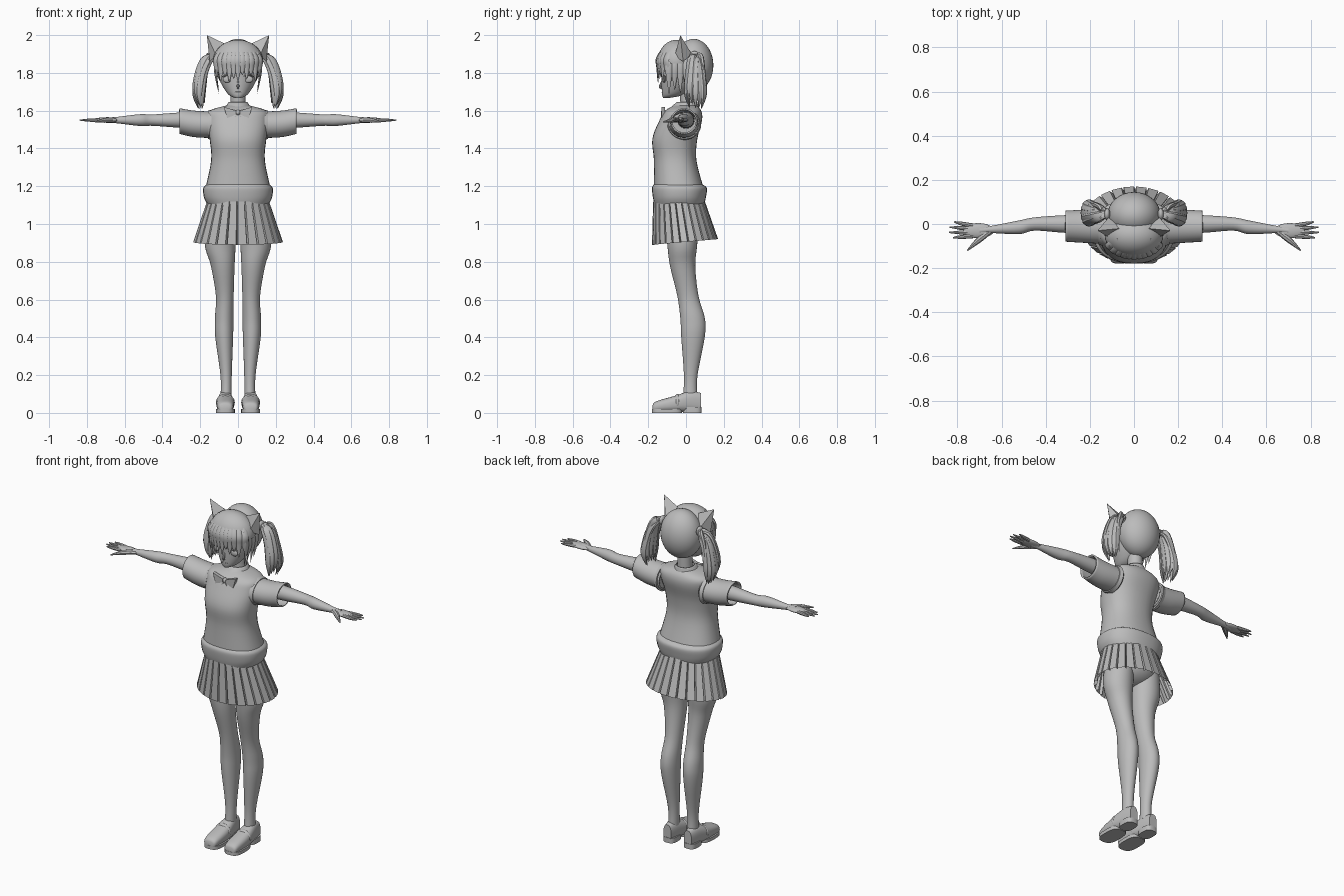
import bpy, bmesh, math, random
from mathutils import Vector

random.seed(4)
cube = bpy.data.objects.get("Cube")
if cube:
    bpy.data.objects.remove(cube)

grey = bpy.data.materials.new("plain_grey")
grey.use_nodes = True
grey_colour = (.5, .5, .5, 1)
grey.diffuse_color = grey_colour
grey.node_tree.nodes["Principled BSDF"].inputs["Base Color"].default_value = grey_colour

ARM_Z = 1.55   # height of the outstretched arms
FOOT_X = .067  # sideways position of each foot
ALONG_X, ALONG_Y, UPWARD = Vector((1, 0, 0)), Vector((0, 1, 0)), Vector((0, 0, 1))


def finish(name, bm, mirror=False, smooth=True, thickness=0):
    """Turn a bmesh into a shaded, optionally mirrored object."""
    bmesh.ops.recalc_face_normals(bm, faces=bm.faces)
    mesh = bpy.data.meshes.new(name)
    bm.to_mesh(mesh)
    bm.free()
    mesh.materials.append(grey)
    part = bpy.data.objects.new(name, mesh)
    bpy.context.collection.objects.link(part)
    if smooth:
        bpy.ops.object.select_all(action="DESELECT")
        part.select_set(True)
        bpy.context.view_layer.objects.active = part
        bpy.ops.object.shade_smooth_by_angle(angle=math.radians(40))
    if thickness:
        part.modifiers.new("thickness", "SOLIDIFY").thickness = thickness
    if mirror:
        part.modifiers.new("mirror", "MIRROR")


def smooth_rows(rows, steps):
    """Catmull-Rom interpolation of equal-length tuples."""
    result = []
    last = len(rows) - 1
    for i in range(last):
        neighbours = rows[max(i - 1, 0)], rows[i], rows[i + 1], rows[min(i + 2, last)]
        for step in range(steps):
            t = step / steps
            result.append([b + t / 2 * (c - a + t * (2 * a - 5 * b + 4 * c - d + t * (3 * (b - c) + d - a)))
                           for a, b, c, d in zip(*neighbours)])
    return result + [rows[last]]


def skin(bm, rings, caps=True):
    """Join rings of points with quads, closing both ends if asked."""
    rings = [[bm.verts.new(point) for point in ring] for ring in rings]
    count = len(rings[0])
    for low, high in zip(rings, rings[1:]):
        for i in range(count):
            following = (i + 1) % count
            bm.faces.new((low[i], low[following], high[following], high[i]))
    if caps:
        bm.faces.new(rings[0])
        bm.faces.new(rings[-1])


def rounded(angle, power):
    """Unit superellipse coordinates."""
    return [math.copysign(abs(value) ** (2 / power), value) for value in (math.cos(angle), math.sin(angle))]


def loft(name, axis, rows, power=2, steps=5, caps=True, **options):
    """Rows: position on the axis, centre on the other two axes, radius on both."""
    sides = 32
    rings = []
    for t, centre_a, centre_b, radius_a, radius_b in smooth_rows(rows, steps):
        ring = []
        for i in range(sides):
            u, v = rounded(math.tau * i / sides, power)
            a, b = centre_a + radius_a * u, centre_b + radius_b * v
            ring.append({"x": (t, a, b), "y": (a, t, b), "z": (a, b, t)}[axis])
        rings.append(ring)
    bm = bmesh.new()
    skin(bm, rings, caps)
    finish(name, bm, **options)


def trunk(name, rows, **options):
    """Central upright loft; rows: height, half width, front and back depth."""
    loft(name, "z", [(z, 0, (front + back) / 2, half, (back - front) / 2)
                     for z, half, front, back in rows], **options)


def block(name, centre, half, **options):
    """Upright slab with a rounded outline."""
    x, y, z = centre
    loft(name, "z", [(z + end * half[2], x, y, half[0], half[1]) for end in (-1, 1)],
         power=3, steps=1, **options)


def ball(name, centre, radii, floor=None, **options):
    """Ellipsoid, optionally cut off below a height."""
    bm = bmesh.new()
    bmesh.ops.create_uvsphere(bm, u_segments=32, v_segments=20, radius=1)
    bmesh.ops.scale(bm, vec=radii, verts=bm.verts)
    bmesh.ops.translate(bm, vec=centre, verts=bm.verts)
    if floor:
        bmesh.ops.bisect_plane(bm, geom=bm.verts[:] + bm.edges[:] + bm.faces[:],
                               plane_co=UPWARD * floor, plane_no=UPWARD, clear_inner=True)
    finish(name, bm, **options)


def strand(bm, points, flat=1, side=ALONG_X):
    """Tapering strand through (x, y, z, radius) points."""
    points = smooth_rows(points, 4)
    sides = 8
    rings = []
    for i, (x, y, z, radius) in enumerate(points):
        before, after = points[max(i - 1, 0)], points[min(i + 1, len(points) - 1)]
        heading = Vector(after[:3]) - Vector(before[:3])
        thin = heading.cross(side).normalized()
        wide = thin.cross(heading).normalized()
        rings.append([Vector((x, y, z)) + max(radius, .001) * (wide * math.cos(angle) + thin * flat * math.sin(angle))
                      for angle in (math.tau * k / sides for k in range(sides))])
    skin(bm, rings)


def plate(name, outline, front, back, **options):
    """Outline in x and z, given thickness from front to back."""
    bm = bmesh.new()
    skin(bm, [[(x, y, z) for x, z in outline] for y in (front, back)])
    finish(name, bm, **options)


# Knitted vest, its hem band, shirt collar, neck and hips
trunk("vest", [(1.2, .17, -.17, .09), (1.34, .142, -.17, .055), (1.45, .15, -.178, .06),
               (1.55, .163, -.14, .085), (1.6, .15, -.11, .08), (1.63, .05, -.06, .055)], power=2.3)
trunk("hem_band", [(1.1, .16, -.165, .095), (1.14, .18, -.175, .105), (1.19, .184, -.18, .11),
                   (1.21, .165, -.17, .085)], power=2.3)
trunk("collar", [(1.6, .08, -.1, .07), (1.645, .05, -.05, .06)], caps=False, thickness=.006)
trunk("neck", [(1.6, .05, -.04, .05), (1.64, .04, -.03, .05), (1.74, .04, -.04, .05)])
ball("hips", (0, -.03, 1.02), (.15, .12, .1))

# Bow at the collar
plate("bow_wing", [(.01, 1.6), (.075, 1.62), (.057, 1.56), (.01, 1.58)], -.13, -.11, mirror=True)
plate("bow_tail", [(0, 1.59), (.033, 1.55), (.02, 1.545)], -.132, -.118, mirror=True)
ball("bow_knot", (0, -.12, 1.59), (.013, .013, .015))

# Sleeves, armhole trims, arms and hands
loft("sleeve", "x", [(.13, -.01, 1.525, .08, .07), (.23, -.01, 1.53, .075, .07), (.31, -.01, 1.545, .07, .068)],
     caps=False, thickness=.008, mirror=True)
loft("armhole_trim", "x", [(.14, -.01, 1.525, .09, .08), (.16, -.01, 1.525, .083, .075)], steps=1, mirror=True)
arm_profile = [(.16, 0, .045), (.31, 0, .04), (.45, 0, .03), (.52, -.015, .031), (.65, -.025, .016), (.7, -.03, .016)]
loft("arm", "x", [(x, y, ARM_Z, radius, radius) for x, y, radius in arm_profile], mirror=True)
ball("palm", (.705, -.03, ARM_Z), (.07, .034, .014), mirror=True)
bm = bmesh.new()
for i in range(4):
    root, tip = -.007 - .016 * i, .01 - .024 * i
    reach = .84 - .01 * (i - 1.6) ** 2
    strand(bm, [(.73, root, ARM_Z, .01), (.78, (root + tip) / 2, ARM_Z, .009),
                (reach, tip, ARM_Z, .003)], side=ALONG_Y)
strand(bm, [(.65, -.03, ARM_Z, .013), (.7, -.07, ARM_Z, .014), (.755, -.12, ARM_Z - .01, .003)], side=ALONG_Y)
finish("fingers", bm, mirror=True)

# Pleated skirt: each pleat steps inward before the next one
pleats = 26
rings = []
for drop in (0, 1):
    ring = []
    for i in range(pleats):
        for fraction, depth in ((0, 1), (.82, 1), (.9, .92)):
            angle = math.tau * (i + fraction) / pleats
            x = (.165 + .073 * drop) * depth * math.sin(angle)
            y = -.037 + .032 * drop - (.137 + .038 * drop) * depth * math.cos(angle)
            ring.append((x, y, 1.12 - drop * (.215 + .015 * math.cos(angle))))
    rings.append(ring)
bm = bmesh.new()
skin(bm, rings, caps=False)
finish("pleated_skirt", bm, smooth=False)

# Legs
loft("leg", "z", [(.09, .063, .022, .029, .037), (.2, .063, .025, .03, .036), (.4, .073, .037, .047, .062),
                  (.5, .073, .035, .049, .065), (.62, .07, .01, .047, .056), (.78, .081, -.018, .063, .067),
                  (.9, .094, -.02, .082, .08), (1.1, .08, -.025, .076, .095)], mirror=True)

# Shoes: upper, strap, sole and heel
shoe_profile = [(-.178, .02, .03), (-.16, .04, .055), (-.06, .047, .085), (.02, .037, .11), (.08, .025, .1)]
loft("shoe", "y", [(y, FOOT_X, height / 2 + .005, half, height / 2) for y, half, height in shoe_profile],
     power=2.5, mirror=True)
ball("shoe_strap", (FOOT_X, -.045, .055), (.05, .02, .045), mirror=True)
block("sole", (FOOT_X, -.1, .01), (.05, .08, .01), mirror=True)
block("heel", (FOOT_X, .033, .015), (.038, .05, .015), mirror=True)

# Head and face
trunk("head", [(1.667, .015, -.12, -.09), (1.69, .055, -.127, 0), (1.77, .1, -.13, .08),
               (1.86, .107, -.13, .09), (1.94, .07, -.09, .07)])
ball("eye", (.056, -.116, 1.766), (.024, .008, .018), mirror=True)
bm = bmesh.new()
strand(bm, [(0, -.122, 1.765, .004), (0, -.137, 1.727, .007), (0, -.125, 1.717, .003)])
finish("nose", bm)
ball("mouth", (0, -.126, 1.698), (.018, .003, .003))
bm = bmesh.new()
strand(bm, [(.028, -.13, 1.78, .002), (.055, -.126, 1.79, .004), (.086, -.11, 1.78, .002)], side=UPWARD)
finish("upper_lash", bm, mirror=True)

# Hair: rounded back, front cap, fringe and side locks
ball("back_hair", (0, .04, 1.84), (.12, .105, .14))
ball("front_hair", (0, -.05, 1.86), (.133, .1, .115), floor=1.85)
bm = bmesh.new()
for i in range(-5, 6):
    x = i * .023
    curve = math.sqrt(1 - (x / .135) ** 2)
    y = -.05 - .1 * curve
    tip = 1.765 + .022 * (i % 2) + random.uniform(-.02, .005)
    strand(bm, [(x * .6, y * .7, 1.95, .012), (x, y, 1.88, .02), (x, y, 1.83, .018), (x, y, tip, .001)],
           flat=.4, side=Vector((curve, x * 5, 0)))
finish("fringe", bm)
bm = bmesh.new()
for i in range(4):
    y = -.09 + .03 * i
    strand(bm, [(.108, y, 1.9, .016), (.12, y, 1.82, .02), (.102, y, 1.69 + .02 * (i % 2), .001)],
           flat=.4, side=ALONG_Y)
finish("side_locks", bm, mirror=True)

# Twin tails: strands fanned around one arched path, with ties
tail_path = [(.12, 1.89, .01, 0), (.16, 1.87, .02, .7), (.19, 1.8, .02, 1), (.205, 1.7, .018, 1.2), (.195, 1.62, .001, .8)]
strands = 12
bm = bmesh.new()
for k in range(strands):
    angle = math.tau * k / strands
    across, along = math.cos(angle), math.sin(angle)
    lift = random.uniform(-.02, .03)
    strand(bm, [(x + .022 * across * fan, .05 + .042 * along * fan, z + lift * fan, radius)
                for x, z, radius, fan in tail_path], flat=.6, side=Vector((-along, across, 0)))
finish("twin_tail", bm, mirror=True)
ball("hair_tie", (.122, .045, 1.888), (.014, .027, .027), mirror=True)

# Pointed ears on top of the head
tip = Vector((.165, -.03, 2))
base = [Vector(corner) for corner in ((.06, -.02, 1.95), (.115, -.06, 1.89), (.15, -.015, 1.86), (.115, .03, 1.9))]
bm = bmesh.new()
skin(bm, [[corner.lerp(tip, amount) for corner in base] for amount in (0, .98)])
finish("pointed_ear", bm, mirror=True)
